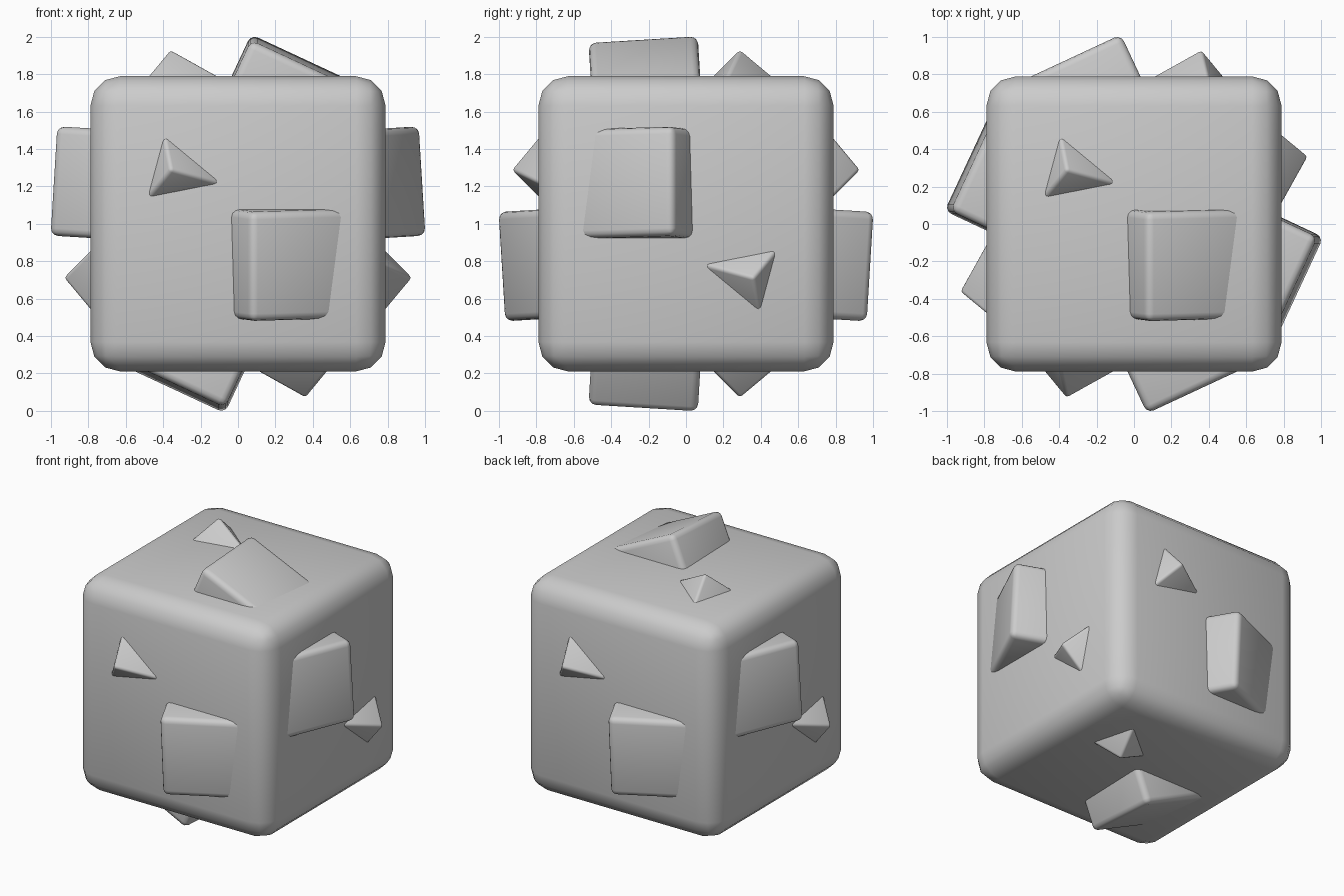
import bpy, bmesh
from math import radians
from mathutils import Matrix, Vector

if "Cube" in bpy.data.objects:
    bpy.data.objects.remove(bpy.data.objects["Cube"])

CENTRE = Vector((0, 0, 1))


def rounded_cube(name, side, bevel, matrix):
    """Bevelled cube, placed by a matrix and smooth shaded."""
    bm = bmesh.new()
    bmesh.ops.create_cube(bm, size=side)
    bmesh.ops.bevel(bm, geom=bm.edges[:], offset=bevel, segments=3,
                    profile=0.5, affect='EDGES', clamp_overlap=True)
    bmesh.ops.transform(bm, matrix=matrix, verts=bm.verts)
    bmesh.ops.recalc_face_normals(bm, faces=bm.faces)
    mesh = bpy.data.meshes.new(name)
    bm.to_mesh(mesh)
    bm.free()
    obj = bpy.data.objects.new(name, mesh)
    bpy.context.collection.objects.link(obj)
    bpy.ops.object.select_all(action='DESELECT')
    obj.select_set(True)
    bpy.context.view_layer.objects.active = obj
    bpy.ops.object.shade_smooth_by_angle(angle=radians(40))


def frame(x, y, z, origin):
    """Matrix from three axes and an origin."""
    m = Matrix((x, y, z)).transposed().to_4x4()
    m.translation = origin
    return m


# Main body
rounded_cube("body_cube", 1.578, 0.157, Matrix.Translation(CENTRE))

# Large tilted block in face coordinates (across, up, outward)
LARGE = 0.585
rot = Matrix.Rotation(radians(3.5), 3, 'X') @ Matrix.Rotation(radians(25), 3, 'Y')
a, w, b = rot.col
large_m = frame(a, w, b, Vector((0.07, 0.062, 1.015)) + (a - b - w) * LARGE / 2)

# Small cube whose corner pokes out as a three-sided spike
SMALL = 0.38
e1 = Vector((0.26, -0.07, -0.145)).normalized()
e2 = Vector((-0.03, 0.17, -0.145))
e2 = (e2 - e1 * e2.dot(e1)).normalized()
e3 = e1.cross(e2)
small_m = frame(e1, e2, e3, Vector((-0.36, 0.29, 0.936)) + (e1 + e2 - e3) * SMALL / 2)

# Across, up and outward directions of the six sides
X, Y, Z = Vector((1, 0, 0)), Vector((0, 1, 0)), Vector((0, 0, 1))
sides = {
    "front": (X, Z, -Y), "back": (-X, Z, Y),
    "right": (-Y, -Z, X), "left": (Y, -Z, -X),
    "top": (X, Y, Z), "bottom": (-X, Y, -Z),
}
for side, axes in sides.items():
    m = frame(*axes, CENTRE)
    rounded_cube(side + "_block", LARGE, 0.04, m @ large_m)
    rounded_cube(side + "_corner_spike", SMALL, 0.02, m @ small_m)
